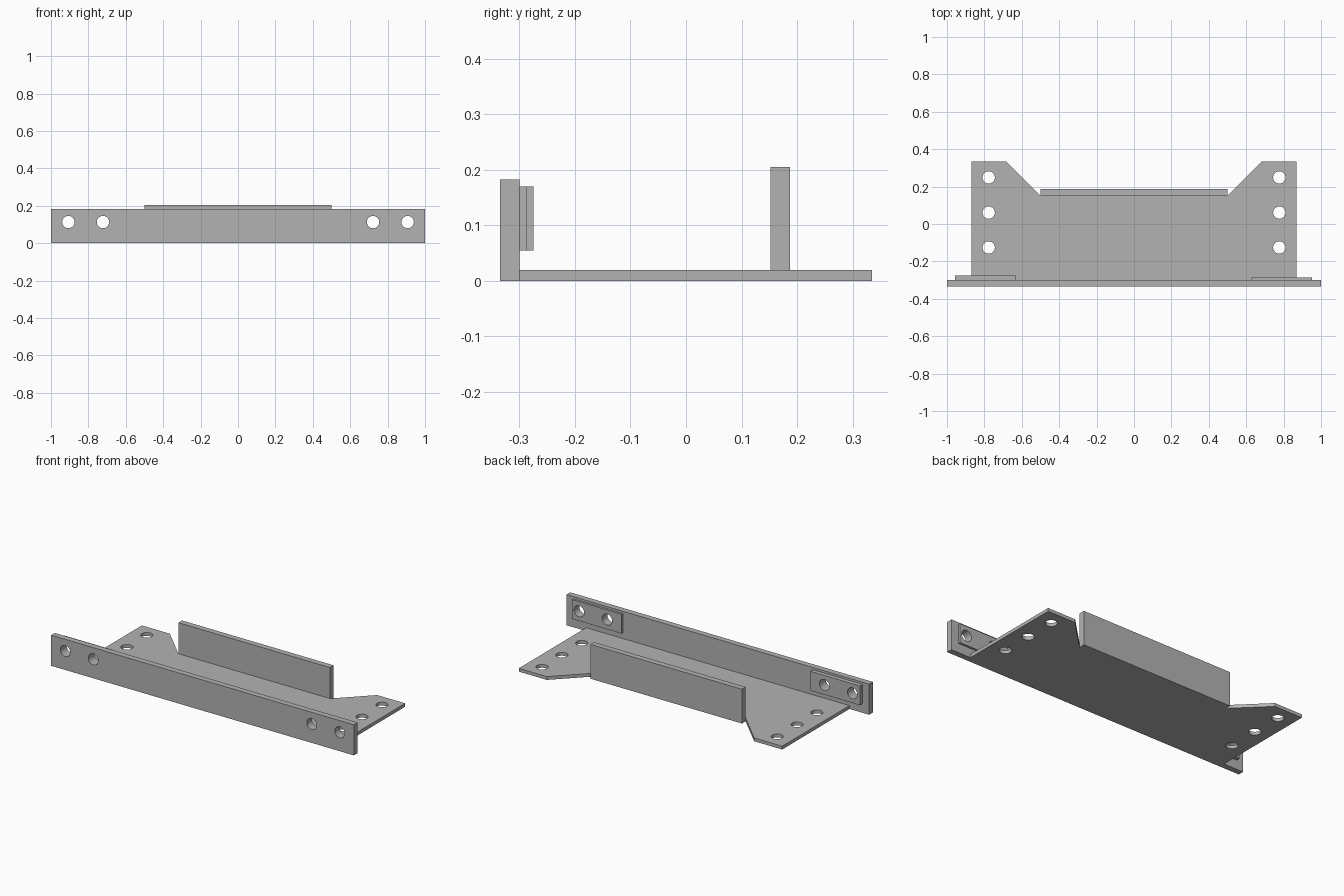
import bpy, bmesh
from math import radians
from mathutils import Matrix

cube = bpy.data.objects.get("Cube")
if cube:
    bpy.data.objects.remove(cube, do_unlink=True)

HOLE_R = 0.033

steel = bpy.data.materials.new("grey steel")
steel.use_nodes = True
GREY = (0.45, 0.45, 0.45, 1)
steel.diffuse_color = GREY
steel.node_tree.nodes["Principled BSDF"].inputs["Base Color"].default_value = GREY


def make_object(name, bm):
    bmesh.ops.recalc_face_normals(bm, faces=bm.faces)
    mesh = bpy.data.meshes.new(name)
    bm.to_mesh(mesh)
    bm.free()
    obj = bpy.data.objects.new(name, mesh)
    bpy.context.collection.objects.link(obj)
    mesh.materials.append(steel)
    return obj


def plate(name, outline, z0, z1):
    """Extrude an xy outline from z0 to z1."""
    bm = bmesh.new()
    face = bm.faces.new([bm.verts.new((x, y, z0)) for x, y in outline])
    top = bmesh.ops.extrude_face_region(bm, geom=[face])["geom"]
    verts = [v for v in top if isinstance(v, bmesh.types.BMVert)]
    bmesh.ops.translate(bm, verts=verts, vec=(0, 0, z1 - z0))
    return make_object(name, bm)


def box(name, x0, x1, y0, y1, z0, z1):
    return plate(name, [(x0, y0), (x1, y0), (x1, y1), (x0, y1)], z0, z1)


def drill(obj, centres, axis):
    """Cut round holes through a part along the given axis."""
    bm = bmesh.new()
    for c in centres:
        m = Matrix.Translation(c)
        if axis == "Y":
            m = m @ Matrix.Rotation(radians(90), 4, "X")
        bmesh.ops.create_cone(bm, cap_ends=True, segments=32, radius1=HOLE_R,
                              radius2=HOLE_R, depth=0.3, matrix=m)
    cutter = make_object("hole_cutter", bm)
    cutter.hide_render = True
    mod = obj.modifiers.new("holes", "BOOLEAN")
    mod.operation = "DIFFERENCE"
    mod.solver = "EXACT"
    mod.object = cutter
    bpy.ops.object.select_all(action="DESELECT")
    bpy.context.view_layer.objects.active = obj
    obj.select_set(True)
    bpy.ops.object.modifier_apply(modifier=mod.name)
    bpy.data.objects.remove(cutter, do_unlink=True)
    bpy.ops.object.shade_smooth_by_angle(angle=radians(30))


# Base plate with two rear ears
half = [(0.87, -0.3), (0.87, 0.335), (0.685, 0.335), (0.5, 0.152)]
base = plate("base_plate", half + [(-x, y) for x, y in reversed(half)], 0, 0.02)
drill(base, [(s * 0.777, y, 0) for s in (-1, 1) for y in (-0.126, 0.061, 0.249)], "Z")

# Upright rear flange between the ears
box("rear_flange", -0.5, 0.5, 0.152, 0.187, 0, 0.205)

# Wide front plate
front_holes = [(s * x, -0.3, 0.113) for s in (-1, 1) for x in (0.722, 0.907)]
front = box("front_plate", -1, 1, -0.335, -0.3, 0, 0.183)
drill(front, front_holes, "Y")

# Backing pads behind the front holes; the right one is thicker
for name, x0, x1, back in (("right_pad", -0.956, -0.63, -0.275),
                           ("left_pad", 0.627, 0.953, -0.287)):
    pad = box(name, x0, x1, -0.3, back, 0.055, 0.17)
    drill(pad, [c for c in front_holes if x0 < c[0] < x1], "Y")
